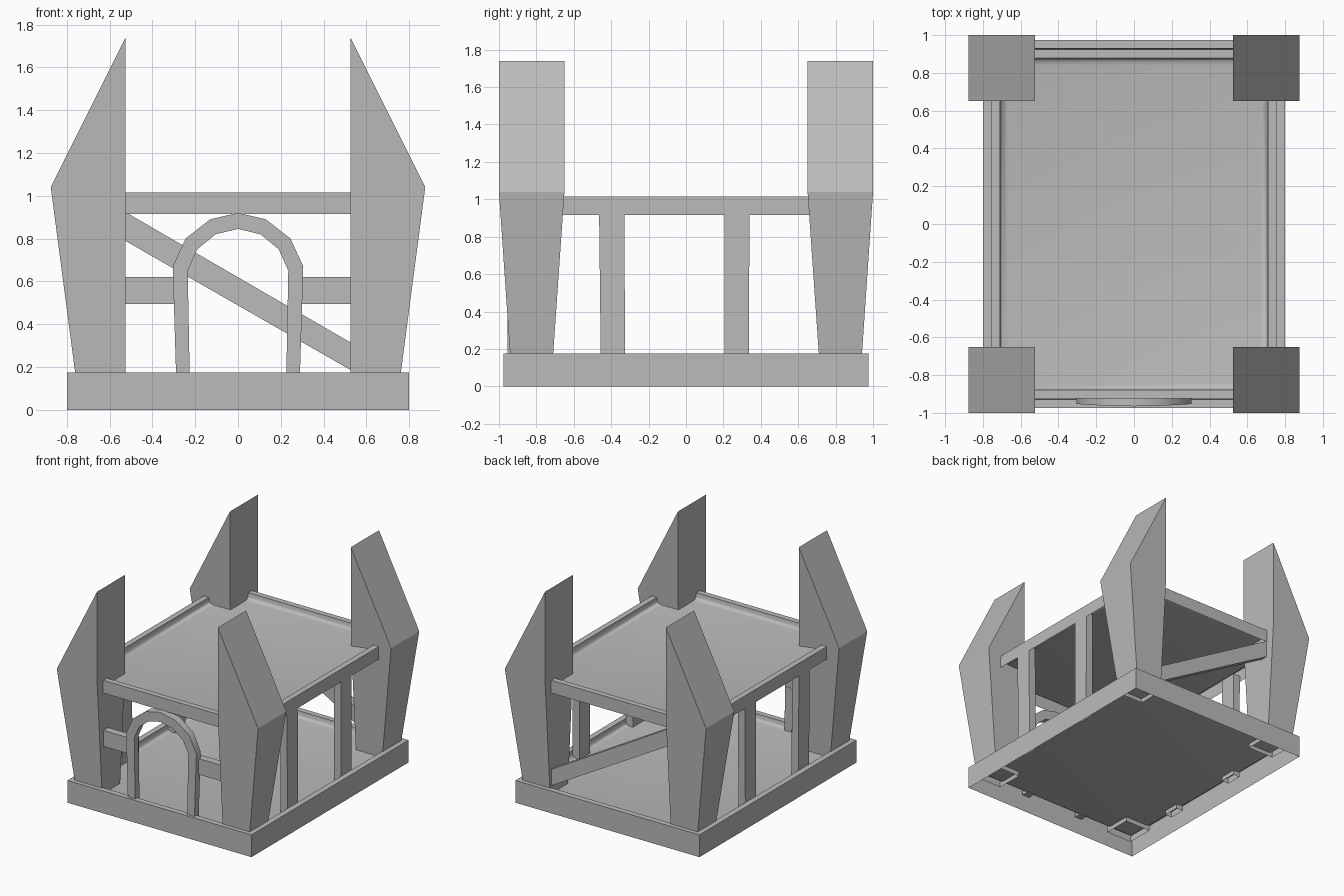
import bpy, bmesh
from mathutils import Vector

cube = bpy.data.objects.get("Cube")
if cube:
    bpy.data.objects.remove(cube)

GREY = (0.5, 0.5, 0.5, 1)
mat = bpy.data.materials.new("stone_grey")
mat.use_nodes = True
mat.diffuse_color = GREY
mat.node_tree.nodes["Principled BSDF"].inputs["Base Color"].default_value = GREY


def loft(name, rings, cap_start=True, cap_end=True, smooth=None, closed=False):
    """Skin a list of equal-length point rings into one object."""
    bm = bmesh.new()
    loops = [[bm.verts.new(p) for p in ring] for ring in rings]
    pairs = list(zip(loops, loops[1:]))
    if closed:
        pairs.append((loops[-1], loops[0]))
    for a, b in pairs:
        n = len(a)
        for i in range(n):
            j = (i + 1) % n
            bm.faces.new((a[i], a[j], b[j], b[i]))
    if cap_start:
        bm.faces.new(loops[0][::-1])
    if cap_end:
        bm.faces.new(loops[-1])
    bmesh.ops.recalc_face_normals(bm, faces=bm.faces)
    me = bpy.data.meshes.new(name)
    bm.to_mesh(me)
    bm.free()
    me.materials.append(mat)
    ob = bpy.data.objects.new(name, me)
    bpy.context.collection.objects.link(ob)
    if smooth:
        bpy.ops.object.select_all(action='DESELECT')
        bpy.context.view_layer.objects.active = ob
        ob.select_set(True)
        bpy.ops.object.shade_smooth_by_angle(angle=smooth)
    return ob


def rect(x0, x1, y0, y1, z):
    return [Vector(p) for p in ((x0, y0, z), (x1, y0, z), (x1, y1, z), (x0, y1, z))]


def flip(rings, sx=1, sy=1):
    return [[Vector((p[0] * sx, p[1] * sy, p[2])) for p in ring] for ring in rings]


def tray(name, hx, hy, z0, z1):
    """Open-bottomed slab with a raised rim and a coved, sunken floor."""
    steps = [(0, z0), (0, z1), (0.045, z1), (0.048, z1 - 0.03),
             (0.058, z1 - 0.044), (0.085, z1 - 0.05)]
    rings = [rect(-hx + d, hx - d, -hy + d, hy - d, z) for d, z in steps]
    # the floor faces up, the outer walls face out
    return loft(name, rings, cap_start=False, smooth=0.9)


def slab(name, outline, y0, y1):
    """Extrude an x-z outline between two depths."""
    return loft(name, [[Vector((x, y, z)) for x, z in outline] for y in (y0, y1)])


# Base and upper deck
tray("base", 0.80, 0.975, 0, 0.175)
tray("upper_deck", 0.755, 0.923, 0.915, 1.015)

# Corner pillars: flared shaft with a slanted blade top, open underneath
shaft = [rect(0.525, 0.75, 0.716, 0.935, 0.09),
         rect(0.525, 0.875, 0.65, 1.0, 1.04)]
tip = rect(0.525, 0.875, 0.65, 1.0, 1.04)
for p in tip:
    if p.x < 0.6:
        p.z = 1.74


def pillar(name, sx, sy):
    # the blade is a wedge, so its side faces are triangles on the inner wall
    bm = bmesh.new()
    low, mid = [[bm.verts.new(p) for p in r] for r in flip(shaft, sx, sy)]
    a, b = [bm.verts.new((p.x * sx, p.y * sy, p.z)) for p in (tip[0], tip[3])]
    bm.faces.new((low[0], low[1], mid[1], a, mid[0]))
    bm.faces.new((low[1], low[2], mid[2], mid[1]))
    bm.faces.new((low[2], low[3], mid[3], b, mid[2]))
    bm.faces.new((low[3], low[0], mid[0], mid[3]))
    bm.faces.new((mid[3], mid[0], a, b))
    bm.faces.new((mid[1], mid[2], b, a))
    bmesh.ops.recalc_face_normals(bm, faces=bm.faces)
    me = bpy.data.meshes.new(name)
    bm.to_mesh(me)
    bm.free()
    me.materials.append(mat)
    bpy.context.collection.objects.link(bpy.data.objects.new(name, me))


for side, sx in (("left", 1), ("right", -1)):
    for end, sy in (("front", -1), ("back", 1)):
        pillar(f"{end}_{side}_pillar", sx, sy)

    # Side posts, the front one leaning slightly
    for end, y_low, y_high in (("front", -0.455, -0.465), ("back", 0.205, 0.205)):
        post = [rect(0.69, 0.75, y_low, y_low + 0.13, 0.09),
                rect(0.69, 0.75, y_high, y_high + 0.135, 0.96)]
        loft(f"{end}_{side}_post", flip(post, sx), cap_start=False)

    # Front rails running from pillar to doorway
    rail = [(sx * x, z) for x, z in ((0.26, 0.495), (0.6, 0.495), (0.6, 0.62), (0.26, 0.62))]
    slab(f"front_{side}_rail", rail, -0.92, -0.86)

# Diagonal brace across the back
slab("back_brace", [(-0.58, 0.82), (0.58, 0.155), (0.58, 0.283), (-0.58, 0.955)], 0.86, 0.92)

# Arched doorway frame
half_out = [(0.288, 0.12), (0.305, 0.67), (0.245, 0.80), (0.13, 0.89)]
half_in = [(0.225, 0.12), (0.235, 0.65), (0.19, 0.75), (0.105, 0.82)]


def arch_line(half, top):
    return half + [(0, top)] + [(-x, z) for x, z in reversed(half)]


outer, inner = arch_line(half_out, 0.92), arch_line(half_in, 0.845)
sections = []
for (xo, zo), (xi, zi) in zip(outer, inner):
    front = -0.965 + 0.012 * (xo / 0.3) ** 2
    sections.append([Vector(p) for p in ((xo, front, zo), (xi, front, zi),
                                         (xi, -0.9, zi), (xo, -0.9, zo))])
loft("door_arch", sections, smooth=0.6)
